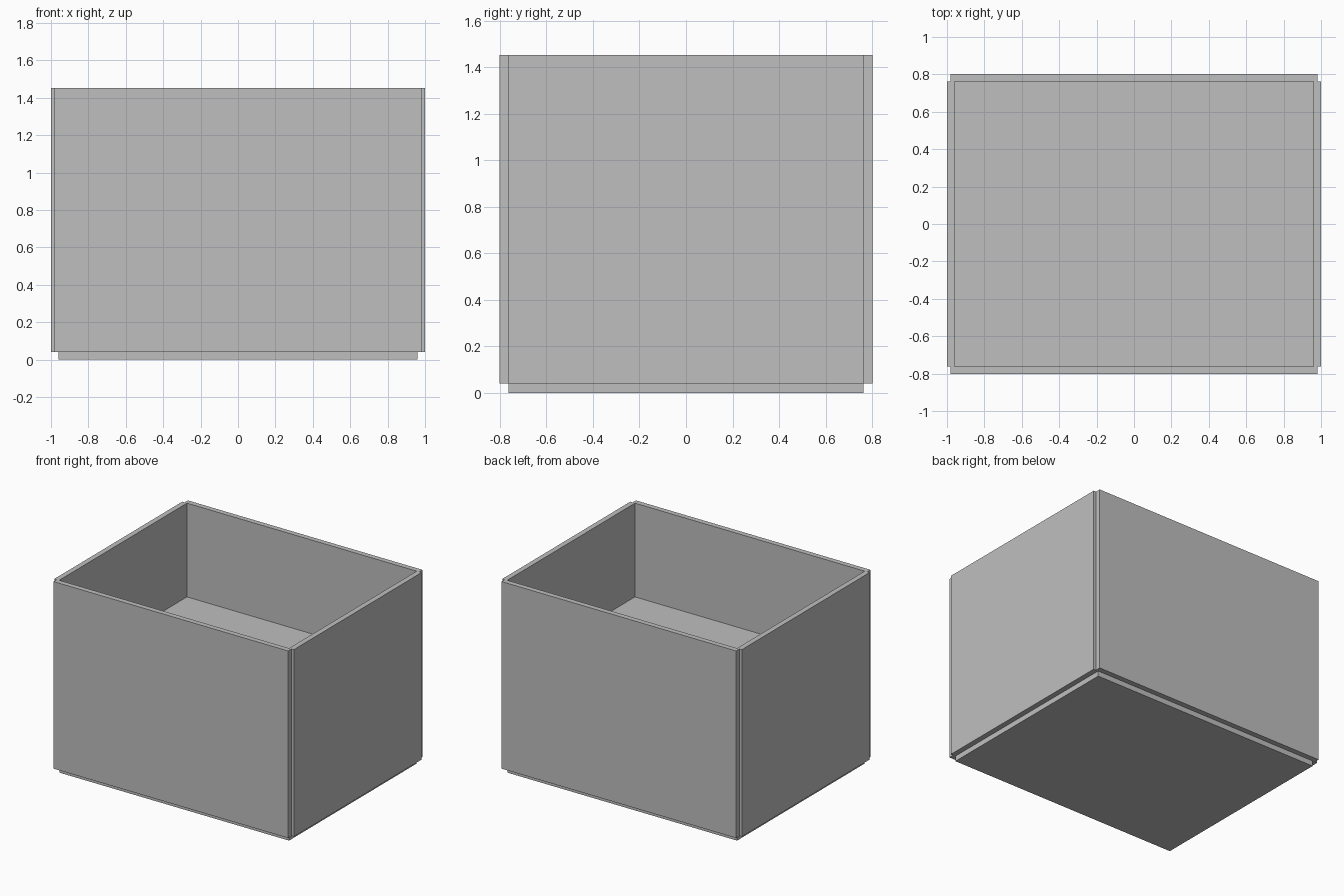
import bpy

cube = bpy.data.objects.get("Cube")
if cube:
    bpy.data.objects.remove(cube, do_unlink=True)

# Single plain grey finish
GREY = (0.52, 0.52, 0.52, 1.0)
grey = bpy.data.materials.new("plain_grey")
grey.use_nodes = True
grey.diffuse_color = GREY
grey.node_tree.nodes["Principled BSDF"].inputs["Base Color"].default_value = GREY

# Main dimensions
INNER_X, INNER_Y = 0.96, 0.762   # half size of the inside
WALL = 0.04                      # panel thickness
STEP, TOP = 0.04, 1.453          # wall bottom and rim heights
FLOOR = 0.745                    # height of the inside floor


def box(name, low, high):
    """Add a box between two opposite corners."""
    centre = [(a + b) / 2 for a, b in zip(low, high)]
    bpy.ops.mesh.primitive_cube_add(size=1, location=centre)
    obj = bpy.context.object
    obj.name = name
    obj.scale = [b - a for a, b in zip(low, high)]
    bpy.ops.object.transform_apply(location=False, rotation=False, scale=True)
    obj.data.materials.append(grey)
    return obj


# Raised base block, protruding slightly below the walls
box("base", (-INNER_X, -INNER_Y, 0), (INNER_X, INNER_Y, FLOOR))

# Front and back panels overlap half of the side panels' thickness
half_x = INNER_X + WALL / 2
for name, side in (("front_panel", -1), ("back_panel", 1)):
    y = sorted((side * INNER_Y, side * (INNER_Y + WALL)))
    box(name, (-half_x, y[0], STEP), (half_x, y[1], TOP))

# Side panels fit between them, leaving a notch at each corner
for name, side in (("right_panel", -1), ("left_panel", 1)):
    x = sorted((side * INNER_X, side * (INNER_X + WALL)))
    box(name, (x[0], -INNER_Y, STEP), (x[1], INNER_Y, TOP))
